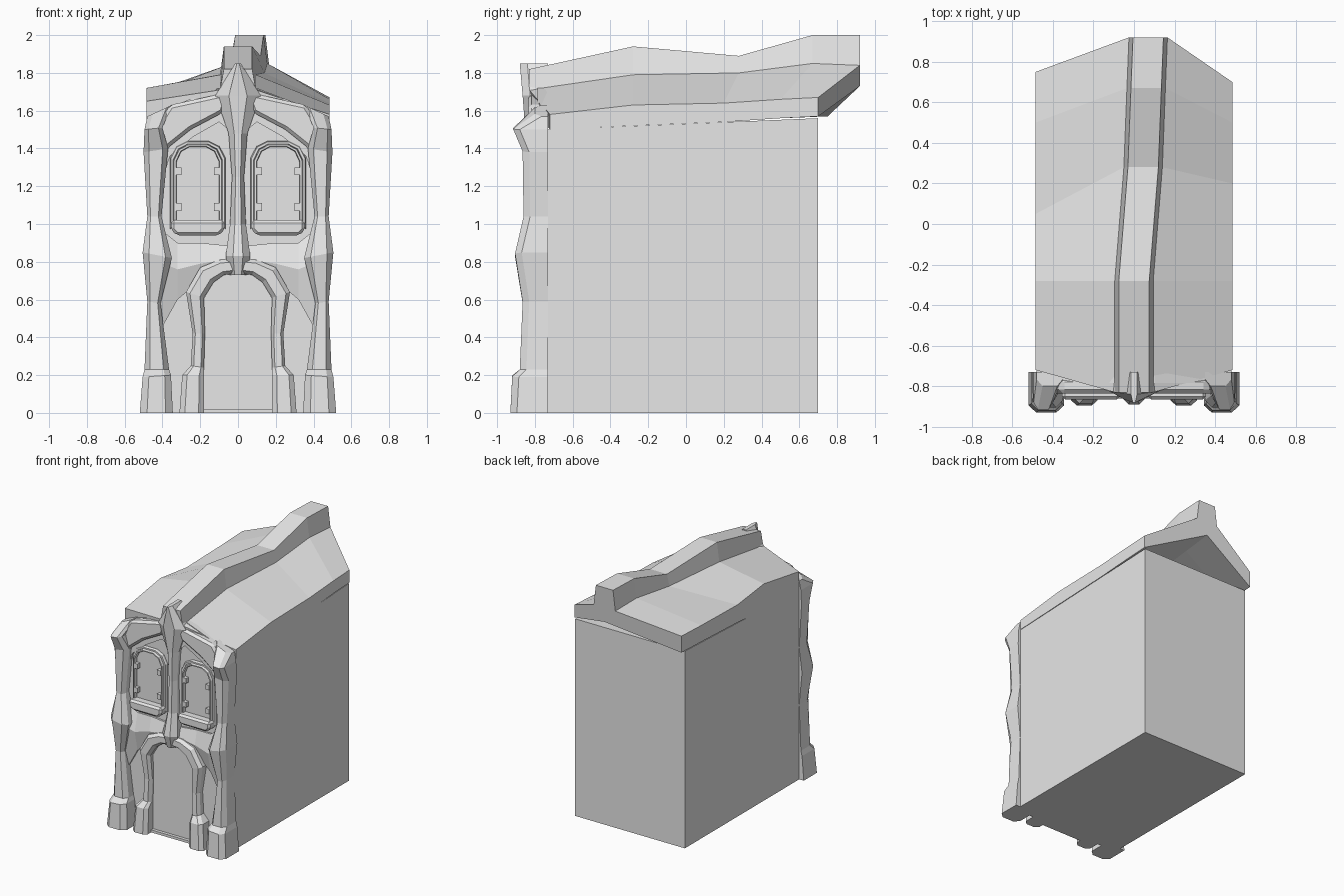
import bpy
import bmesh

cube = bpy.data.objects.get("Cube")
if cube:
    bpy.data.objects.remove(cube, do_unlink=True)

stone = bpy.data.materials.new("pale_grey")
stone.use_nodes = True
GREY = (0.8, 0.8, 0.8, 1)
stone.diffuse_color = GREY
stone.node_tree.nodes["Principled BSDF"].inputs["Base Color"].default_value = GREY

WALL = -0.76  # plane that all facade trim grows from


def loft(name, sections, mirror=False, bevel=0):
    """Skin matching closed sections and cap both ends."""
    bm = bmesh.new()
    rings = [[bm.verts.new(p) for p in s] for s in sections]
    n = len(rings[0])
    for a, b in zip(rings, rings[1:]):
        for i in range(n):
            j = (i + 1) % n
            bm.faces.new((a[i], a[j], b[j], b[i]))
    bm.faces.new(rings[0])
    bm.faces.new(rings[-1])
    bmesh.ops.recalc_face_normals(bm, faces=bm.faces)
    mesh = bpy.data.meshes.new(name)
    bm.to_mesh(mesh)
    bm.free()
    mesh.materials.append(stone)
    ob = bpy.data.objects.new(name, mesh)
    bpy.context.collection.objects.link(ob)
    if bevel:
        mod = ob.modifiers.new("soft_edges", 'BEVEL')
        mod.width = bevel
        mod.segments = 1
    if mirror:
        ob.modifiers.new("other_side", 'MIRROR').use_clip = False
    return ob


def prism(name, outline, front, back=WALL, **kw):
    """Extrude an x-z outline along y."""
    return loft(name, [[(x, y, z) for x, z in outline] for y in (front, back)], **kw)


def box(name, x0, x1, z0, z1, front, **kw):
    return prism(name, [(x0, z0), (x1, z0), (x1, z1), (x0, z1)], front, **kw)


def strip(name, rows, chamfer=0.04, side=0.22, **kw):
    """Chamfered moulding; each row is outer x, z, inner x, z and front y."""
    sections = []
    for ox, oz, ix, iz, f in rows:
        def at(t, y):
            return (ox + (ix - ox) * t, y, oz + (iz - oz) * t)
        sections.append([at(0, WALL + 0.03), at(0, f + chamfer), at(side, f),
                         at(1 - side, f), at(1, f + chamfer), at(1, WALL + 0.03)])
    return loft(name, sections, **kw)


# Main block, its top rising slightly to the back
loft("house_body", [[(-0.48, y, 0), (0.48, y, 0), (0.48, y, top), (-0.48, y, top)]
                    for y, top in ((-0.74, 1.5), (0.7, 1.56))])

# Facade wall with gable top
prism("facade_wall", [(-0.46, 0), (0.46, 0), (0.46, 1.55), (0.36, 1.62), (0.1, 1.72),
                      (-0.1, 1.72), (-0.36, 1.62), (-0.46, 1.55)], -0.785, -0.73)

# Crooked roof with a ridge beam:
# left y, right y, beam y, left top, right top, eave bottom, beam x, base z, top z, underside z
roof = []
for ly, ry, by, lt, rt, eb, bx, base, top, under in (
        (-0.72, -0.72, -0.83, 1.65, 1.58, 1.50, 0.0, 1.71, 1.82, 1.64),
        (-0.28, -0.28, -0.28, 1.72, 1.63, 1.52, 0.0, 1.79, 1.94, 1.66),
        (0.05, 0.2, 0.28, 1.68, 1.64, 1.54, 0.045, 1.80, 1.89, 1.68),
        (0.5, 0.5, 0.67, 1.69, 1.66, 1.56, 0.06, 1.85, 2.0, 1.71),
        (0.75, 0.70, 0.92, 1.70, 1.67, 1.57, 0.07, 1.84, 2.0, 1.73)):
    roof.append([(-0.485, ly, eb), (-0.485, ly, lt),
                 (bx - 0.095, by, base), (bx - 0.075, by, top),
                 (bx + 0.075, by, top), (bx + 0.095, by, base),
                 (0.485, ry, rt), (0.485, ry, eb), (bx, by, under)])
loft("roof", roof)

# Bulging corner columns with block feet and tilted caps
strip("corner_column", [
    (0.52, 0, 0.345, 0, -0.93), (0.505, 0.19, 0.355, 0.2, -0.92),
    (0.495, 0.23, 0.365, 0.23, -0.88), (0.48, 0.59, 0.41, 0.58, -0.865),
    (0.505, 0.85, 0.35, 0.82, -0.905), (0.48, 1.04, 0.405, 1.04, -0.86),
    (0.50, 1.38, 0.37, 1.40, -0.865), (0.495, 1.50, 0.40, 1.51, -0.915),
    (0.48, 1.57, 0.35, 1.63, -0.80)], chamfer=0.035, mirror=True)

# Brows arching over the windows
prism("window_brow", [(0.41, 1.3), (0.375, 1.4), (0.25, 1.5), (0.08, 1.59),
                      (0.04, 1.7), (0.36, 1.63), (0.44, 1.5)],
      -0.835, mirror=True, bevel=0.018)
prism("brow_lip", [(0.41, 1.2), (0.36, 1.36), (0.24, 1.46), (0.1, 1.54), (0.05, 1.5),
                   (0.05, 1.66), (0.36, 1.56)], -0.805, mirror=True)

# Spear-shaped central post
strip("centre_post", [(w, z, -w, z, f) for w, z, f in (
    (0.045, 0.73, -0.86), (0.065, 0.83, -0.89), (0.042, 1.0, -0.855),
    (0.032, 1.25, -0.845), (0.05, 1.48, -0.85), (0.12, 1.68, -0.865),
    (0.015, 1.85, -0.88))], side=0.3)

# Swollen band between door and windows
loft("belly_band", [[(x, WALL, lo), (x, -0.80, lo), (x, f, mid), (x, -0.80, hi), (x, WALL, hi)]
                    for x, lo, mid, hi, f in ((0, 0.72, 0.82, 0.88, -0.83),
                                              (0.2, 0.70, 0.79, 0.9, -0.825),
                                              (0.32, 0.6, 0.76, 0.9, -0.835),
                                              (0.42, 0.42, 0.8, 0.98, -0.86))], mirror=True)

# Door, threshold and arched surround
prism("door", [(-0.185, 0), (0.185, 0), (0.185, 0.6), (0.13, 0.69), (0.07, 0.735),
               (-0.07, 0.735), (-0.13, 0.69), (-0.185, 0.6)], -0.805)
box("threshold", -0.19, 0.19, 0, 0.02, -0.83)
strip("door_surround", [
    (0.31, 0, 0.18, 0, -0.895), (0.295, 0.2, 0.18, 0.2, -0.885),
    (0.25, 0.25, 0.18, 0.24, -0.85), (0.24, 0.42, 0.175, 0.42, -0.845),
    (0.275, 0.64, 0.18, 0.61, -0.86), (0.2, 0.77, 0.13, 0.69, -0.86),
    (0.1, 0.81, 0.075, 0.73, -0.86), (0, 0.82, 0, 0.74, -0.86)],
    chamfer=0.025, mirror=True)

# Arched shuttered windows
CX, CZ = 0.213, 1.2
half = [(0.115, 1.0), (0.115, 1.33), (0.09, 1.385), (0.045, 1.41)]
arch = half + [(-x, z) for x, z in reversed(half)]


def grown(k):
    return [(CX + x * k, CZ + (z - CZ) * (k * 0.5 + 0.5)) for x, z in arch]


prism("window_shutter", grown(1), -0.80, mirror=True)
for name, inner, outer, front in (("window_frame", 0.98, 1.12, -0.825),
                                  ("window_hood", 1.1, 1.28, -0.808)):
    strip(name, [(a[0], a[1], b[0], b[1], front)
                 for a, b in zip(grown(outer), grown(inner))], chamfer=0.01, mirror=True)
prism("window_sill", [(0.07, 1.02), (0.07, 0.97), (0.1, 0.94), (0.325, 0.94),
                      (0.355, 0.97), (0.355, 1.02)], -0.865, mirror=True, bevel=0.015)
for x in (CX - 0.1, CX + 0.1):
    for z in (1.09, 1.28):
        box("shutter_hinge", x - 0.015, x + 0.015, z - 0.02, z + 0.02, -0.832, mirror=True)
